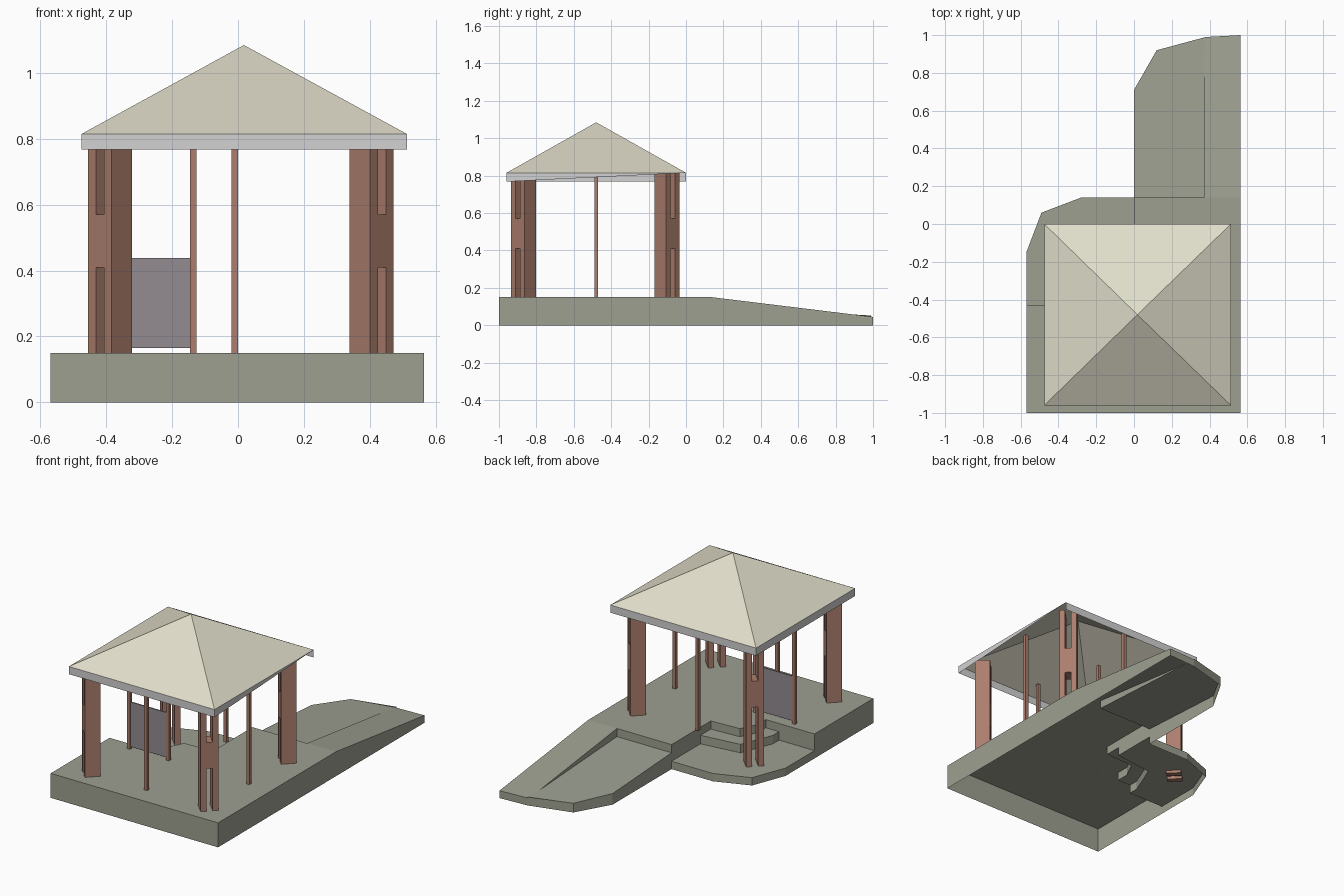
import bpy, bmesh, math
from mathutils import Matrix, Vector

if "Cube" in bpy.data.objects:
    bpy.data.objects.remove(bpy.data.objects["Cube"])


def material(name, rgb):
    m = bpy.data.materials.new(name)
    lin = [((c / 255 + 0.055) / 1.055) ** 2.4 for c in rgb]
    m.diffuse_color = (*lin, 1)
    m.use_nodes = True
    m.node_tree.nodes["Principled BSDF"].inputs["Base Color"].default_value = m.diffuse_color
    return m


STONE = material("grey green stone", (157, 160, 145))
BRICK = material("red brown wood", (172, 126, 109))
CREAM = material("cream roof", (224, 221, 201))
GREY = material("light grey trim", (210, 210, 211))
SLATE = material("purple grey panel", (147, 140, 146))


def sheet(name, polys, mat):
    """Thin open surface from a list of polygons."""
    bm = bmesh.new()
    for p in polys:
        bm.faces.new([bm.verts.new(v) for v in p])
    bmesh.ops.remove_doubles(bm, verts=bm.verts, dist=1e-4)
    me = bpy.data.meshes.new(name)
    bm.to_mesh(me)
    bm.free()
    me.materials.append(mat)
    ob = bpy.data.objects.new(name, me)
    bpy.context.collection.objects.link(ob)
    return ob


def add_box(bm, cx, cy, z0, z1, lx, ly, angle=0.0, off=0.0):
    """Box standing at cx, cy, turned by angle, shifted sideways by off."""
    mat = (Matrix.Translation((cx, cy, (z0 + z1) / 2)) @ Matrix.Rotation(angle, 4, 'Z')
           @ Matrix.Translation((0, off, 0)) @ Matrix.Diagonal((lx, ly, z1 - z0, 1)))
    bmesh.ops.create_cube(bm, size=1, matrix=mat)


def boxes(name, specs, mat):
    bm = bmesh.new()
    for s in specs:
        add_box(bm, *s)
    me = bpy.data.meshes.new(name)
    bm.to_mesh(me)
    bm.free()
    me.materials.append(mat)
    ob = bpy.data.objects.new(name, me)
    bpy.context.collection.objects.link(ob)
    return ob


def flat(pts, z):
    return [(x, y, z(y) if callable(z) else z) for x, y in pts]


def walls(pts, lo, hi):
    """Upright quads along a path, between two heights."""
    a, b = flat(pts, lo), flat(pts, hi)
    return [(a[i], a[i + 1], b[i + 1], b[i]) for i in range(len(pts) - 1)]


# Base: platform, corner steps and low landing
TOP, MID, LOW = 0.15, 0.10, 0.048
arc1 = [(0, -.24), (-.19, -.25), (-.24, -.35), (-.24, -.43)]
arc2 = [(0, -.14), (-.25, -.17), (-.33, -.37), (-.33, -.43)]
landing = [(0, .14), (-.28, .14), (-.49, .06), (-.57, -.15), (-.57, -.43)]
platform = [(-.57, -1), (.565, -1), (.565, .14), (.37, .14), (0, .14)] + arc1 + [(-.57, -.43)]

base = [flat(platform, TOP),
        flat(arc2 + arc1[::-1], MID),
        flat(landing + arc2[::-1], LOW)]
base += walls(arc1, MID, TOP)
base += walls(arc2, LOW, MID)
base += walls([(0, -.14), (0, -.24)], MID, TOP)
base += walls([(0, .14), (0, -.14)], LOW, TOP)
base += walls([(-.24, -.43), (-.33, -.43)], MID, TOP)
base += walls([(-.33, -.43), (-.57, -.43)], LOW, TOP)
base += walls(landing, 0, LOW)
base += walls([(-.57, -.43), (-.57, -1), (.565, -1), (.565, .14)], 0, TOP)
sheet("platform_and_steps", base, STONE)


# Ramp: high strip on the right, lower gentler strip on the left
def z_high(y):
    return .15 - .122 * (y - .14)


def z_low(y):
    return .10 - (.10 - z_high(.9)) / .76 * (y - .14)


high = [(.37, .14), (.565, .14), (.565, 1), (.38, .99), (.37, .9)]
low = [(0, .14), (.37, .14), (.37, .9), (.38, .99), (.12, .92), (0, .71)]
ramp = [flat(high, z_high), flat(low[:3], z_low) + [(.38, .99, z_high(.99))] + flat(low[4:], z_low)]
ramp += walls([(.37, .14), (0, .14)], MID, TOP)
ramp += [[(.37, .9, z_high(.9)), (.37, .14, TOP), (.37, .14, MID)]]
ramp += walls([(.565, .14), (.565, 1), (.38, .99)], 0, z_high)
ramp += walls([(.38, .99), (.12, .92), (0, .71), (0, .14)], 0, z_low)
sheet("ramp", ramp, STONE)

# Roof: open pyramid
X0, X1, Y0, Y1, EAVE, DROP = -.475, .513, -.96, 0, .815, .768
ring = [(X0, Y0), (X1, Y0), (X1, Y1), (X0, Y1)]
apex = (.018, -.48, 1.085)
rim = flat(ring, EAVE)
sheet("roof", [(rim[i], rim[(i + 1) % 4], apex) for i in range(4)], CREAM)

# Eave boards: three full sides, and a tapering one on the right
trim = walls([ring[0], ring[1]], DROP, EAVE) + walls([ring[2], ring[3], ring[0]], DROP, EAVE)
trim.append([(X1, Y0, DROP), (X1, Y1, EAVE), (X1, Y0, EAVE)])
sheet("eave_boards", trim, GREY)

# Corner columns: two planks set on the diagonal, joined by a block
for label, cx, cy, z0 in (("front_left", -.388, -.868, .15), ("front_right", .406, -.868, .15),
                          ("back_right", .406, -.102, .15), ("back_left", -.388, -.102, .03)):
    ang = math.radians(45 if "front_left" in label or "back_right" in label else -45)
    boxes(label + "_column",
          [(cx, cy, z0, .825, .088, .033, ang, s * .034) for s in (-1, 1)]
          + [(cx, cy, .41, .57, .086, .036, ang)], BRICK)

# Thin posts at the middle of each side, plus one for the panel
for label, cx, cy in (("front", -.01, -.87), ("back", -.01, -.10), ("left", -.40, -.48),
                      ("right", .41, -.48), ("inner", -.136, -.48)):
    boxes(label + "_post", [(cx, cy, .15, .845, .02, .02)], BRICK)

# Screen panel between the left and inner posts
boxes("screen_panel", [(-.268, -.48, .165, .438, .246, .008)], SLATE)
